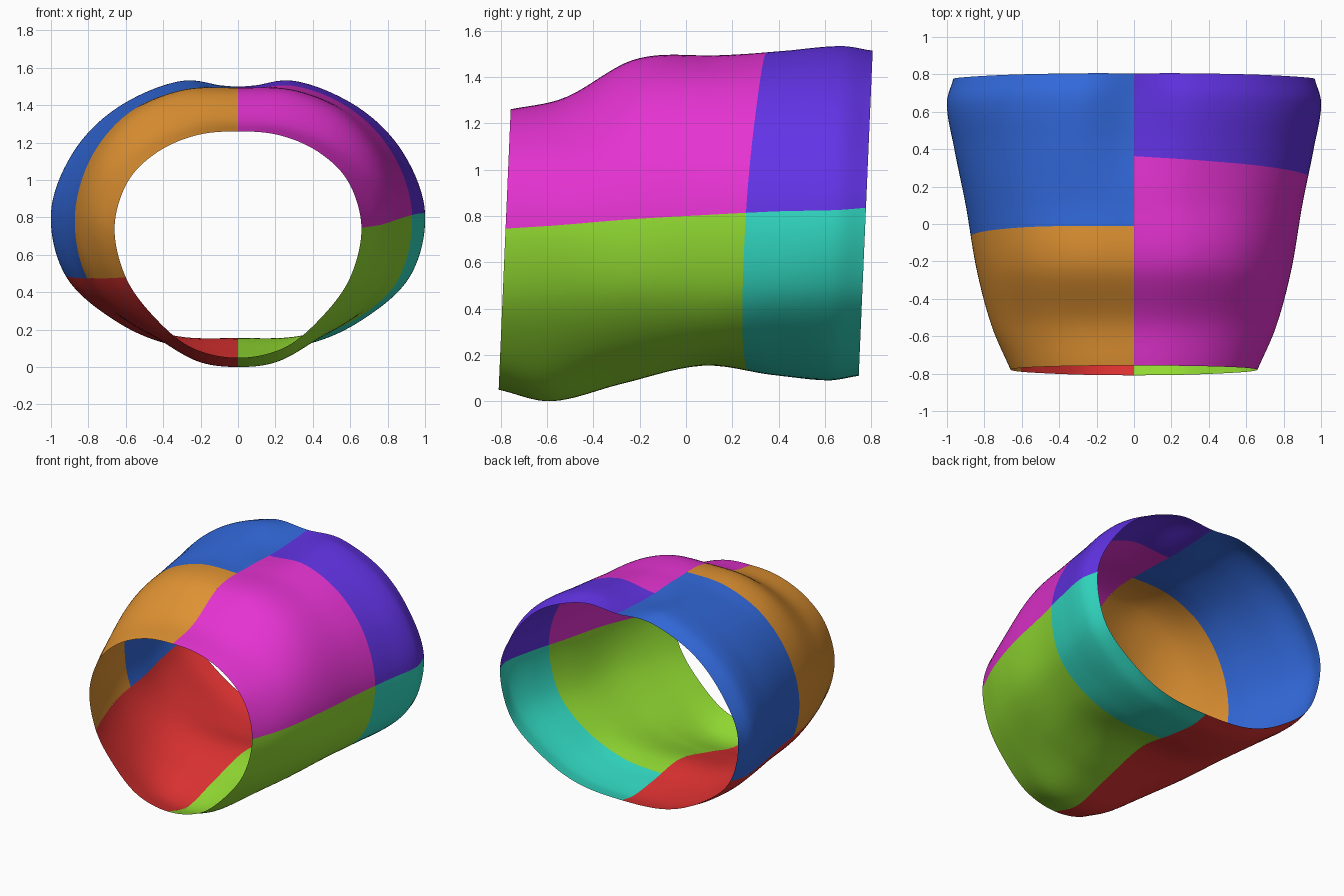
import bpy

if "Cube" in bpy.data.objects:
    bpy.data.objects.remove(bpy.data.objects["Cube"])

# Half cross-sections (x, z) from top centre to bottom centre, front to back
STATIONS = [-0.78, -0.55, -0.25, 0.1, 0.4, 0.64, 0.772]
SECTIONS = [
    [(0, 1.26), (.22, 1.24), (.43, 1.15), (.59, .99), (.66, .745), (.60, .48), (.45, .27), (.25, .105), (0, .05)],
    [(0, 1.31), (.26, 1.29), (.50, 1.19), (.68, 1.01), (.76, .76), (.69, .475), (.50, .235), (.25, .045), (0, 0)],
    [(0, 1.475), (.30, 1.46), (.57, 1.33), (.76, 1.09), (.84, .785), (.78, .475), (.56, .23), (.28, .10), (0, .075)],
    [(0, 1.49), (.31, 1.48), (.60, 1.36), (.81, 1.12), (.90, .805), (.83, .475), (.62, .26), (.32, .165), (0, .155)],
    [(0, 1.48), (.31, 1.51), (.62, 1.38), (.85, 1.14), (.96, .82), (.89, .48), (.65, .26), (.34, .13), (0, .115)],
    [(0, 1.49), (.30, 1.53), (.64, 1.39), (.88, 1.15), (1.0, .825), (.92, .485), (.66, .25), (.36, .12), (0, .09)],
    [(0, 1.50), (.28, 1.505), (.61, 1.37), (.84, 1.13), (.965, .835), (.89, .49), (.65, .27), (.36, .14), (0, .11)],
]


def spline(ks, ps, t):
    """Smooth curve through points ps at knots ks."""
    n = len(ks)
    i = max(j for j in range(n - 1) if j == 0 or ks[j] <= t)

    def slope(j):
        a, b = max(j - 1, 0), min(j + 1, n - 1)
        return [(q - p) / (ks[b] - ks[a]) for p, q in zip(ps[a], ps[b])]
    h = ks[i + 1] - ks[i]
    u = (t - ks[i]) / h
    m0, m1 = slope(i), slope(i + 1)
    return [(2*u**3 - 3*u*u + 1) * p + (u**3 - 2*u*u + u) * h * a
            + (3*u*u - 2*u**3) * q + (u**3 - u*u) * h * b
            for p, q, a, b in zip(ps[i], ps[i + 1], m0, m1)]


def surface(a, s, side):
    """Point at section parameter a (0 top, 8 bottom) and station s."""
    rows = []
    for sec in SECTIONS:
        pts = [(-sec[1][0], sec[1][1])] + sec + [(-sec[-2][0], sec[-2][1])]
        rows.append(spline(list(range(-1, 10)), pts, a))
    x, z = spline(STATIONS, rows, s)
    return (side * x, s + 0.043 * (z - 0.72), z)


def lookup(knots, a):
    return spline([k for k, _ in knots], [(v,) for _, v in knots], a)[0]


def patch(name, color, side, a0, a1, s0, s1):
    """Curved shell panel between two section parameters and two seams."""
    nu, nv = round(10 * (a1 - a0)), 32
    verts, faces = [], []
    for i in range(nu + 1):
        a = a0 + (a1 - a0) * i / nu
        f, b = lookup(s0, a), lookup(s1, a)
        verts += [surface(a, f + (b - f) * j / nv, side) for j in range(nv + 1)]
    for i in range(nu):
        for j in range(nv):
            k = i * (nv + 1) + j
            q = (k, k + 1, k + nv + 2, k + nv + 1)
            faces.append(q[::-1] if side > 0 else q)
    me = bpy.data.meshes.new(name)
    me.from_pydata(verts, [], faces)
    me.shade_smooth()
    mat = bpy.data.materials.new(name + "_color")
    mat.diffuse_color = [(c / 255) ** 2.2 for c in color] + [1]
    mat.use_nodes = True
    mat.node_tree.nodes["Principled BSDF"].inputs["Base Color"].default_value = mat.diffuse_color
    me.materials.append(mat)
    bpy.context.collection.objects.link(bpy.data.objects.new(name, me))


# Seams running around the shell
FRONT = [(0, -0.78), (8, -0.78)]
BACK = [(0, 0.772), (8, 0.772)]
RIGHT = [(0, .33), (2, .29), (4, .255), (6, .265), (8, .31)]
LEFT = [(0, -.045), (2, -.045), (5, -.08)]

# Right side: split at the widest line
patch("right_upper_front_panel", (228, 54, 208), 1, 0, 4, FRONT, RIGHT)
patch("right_upper_back_panel", (98, 54, 228), 1, 0, 4, RIGHT, BACK)
patch("right_lower_front_panel", (146, 220, 54), 1, 4, 8, FRONT, RIGHT)
patch("right_lower_back_panel", (54, 220, 196), 1, 4, 8, RIGHT, BACK)
# Left side: split lower down, with one long bottom panel
patch("left_upper_front_panel", (224, 146, 54), -1, 0, 5, FRONT, LEFT)
patch("left_upper_back_panel", (54, 106, 220), -1, 0, 5, LEFT, BACK)
patch("left_lower_panel", (226, 54, 54), -1, 5, 8, FRONT, BACK)
